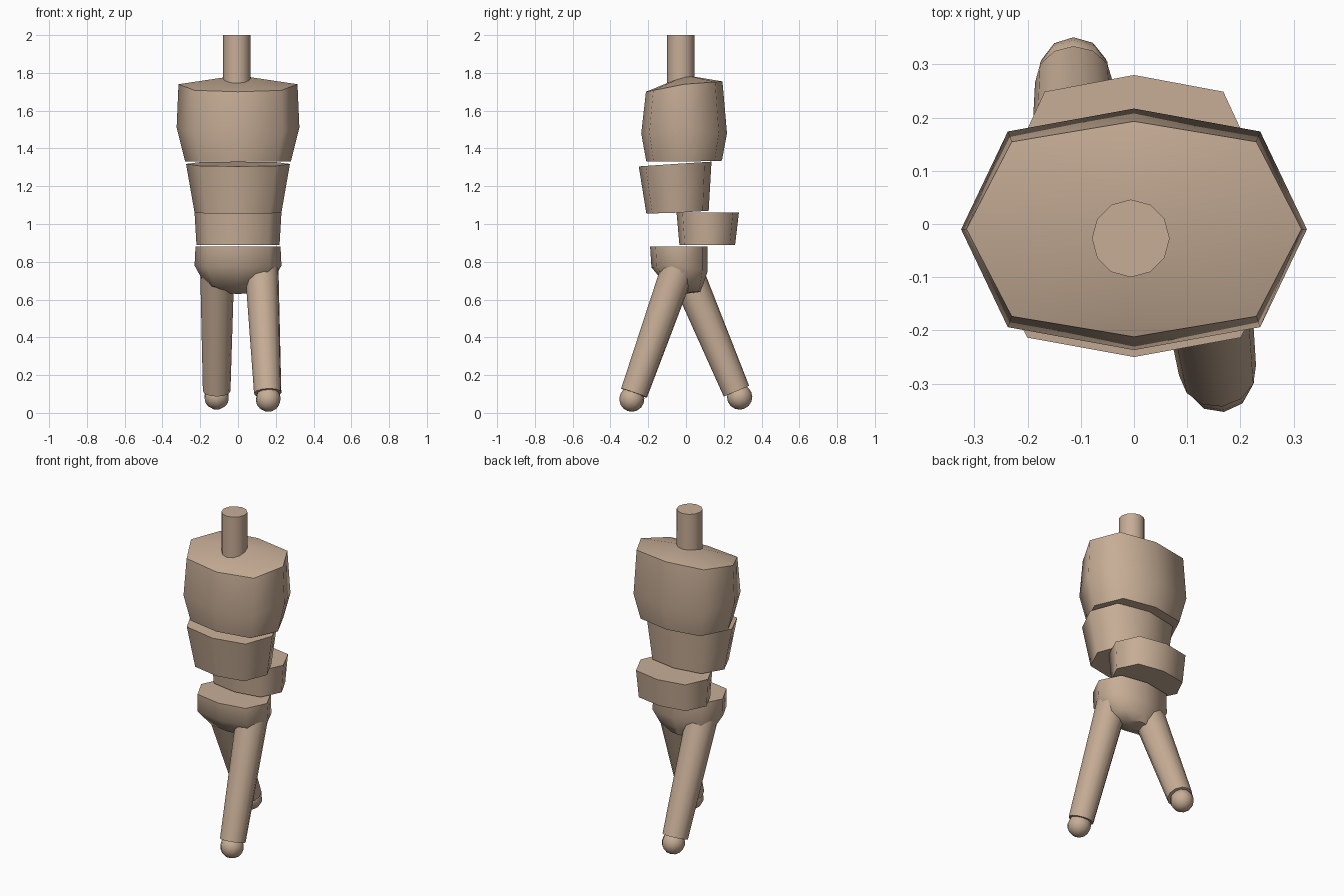
import bpy, bmesh, math
from mathutils import Vector, Matrix

if "Cube" in bpy.data.objects:
    bpy.data.objects.remove(bpy.data.objects["Cube"], do_unlink=True)

# Single wood-like tan for the whole body
TAN = (0.57, 0.42, 0.305, 1)
mat = bpy.data.materials.new("tan")
mat.use_nodes = True
mat.diffuse_color = TAN
mat.node_tree.nodes["Principled BSDF"].inputs["Base Color"].default_value = TAN


def finish(name, bm, angle=55):
    bmesh.ops.recalc_face_normals(bm, faces=bm.faces[:])
    mesh = bpy.data.meshes.new(name)
    bm.to_mesh(mesh)
    bm.free()
    mesh.materials.append(mat)
    for p in mesh.polygons:
        p.use_smooth = True
    mesh.set_sharp_from_angle(angle=math.radians(angle))
    ob = bpy.data.objects.new(name, mesh)
    bpy.context.collection.objects.link(ob)
    return ob


# Flattened eight-sided outline, as fractions of half width and half depth
OUTLINE = [(0, -1), (.73, -.81), (1, 0), (.73, .81),
           (0, 1), (-.73, .81), (-1, 0), (-.73, -.81)]


def body_part(name, rings, apex=None):
    """Loft rings of (half width, front y, back y, front z, side z, back z)."""
    bm = bmesh.new()
    loops = []
    for w, front, back, zf, zs, zb in rings:
        mid, half = (front + back) / 2, (back - front) / 2
        loops.append([bm.verts.new((w * u, mid + half * v,
                                    zs + abs(v) * ((zb if v > 0 else zf) - zs)))
                      for u, v in OUTLINE])
    for low, high in zip(loops, loops[1:]):
        for i in range(8):
            j = (i + 1) % 8
            bm.faces.new((low[i], low[j], high[j], high[i]))
    bm.faces.new(loops[0][::-1])
    if apex:
        tip = bm.verts.new(apex)
        for i in range(8):
            bm.faces.new((loops[-1][i], loops[-1][(i + 1) % 8], tip))
    else:
        bm.faces.new(loops[-1])
    return finish(name, bm)


def rod(name, start, end, r_start, r_end, sides):
    a, b = Vector(start), Vector(end)
    axis = b - a
    turn = axis.to_track_quat('Z', 'Y').to_matrix().to_4x4()
    bm = bmesh.new()
    bmesh.ops.create_cone(bm, cap_ends=True, segments=sides, radius1=r_start,
                          radius2=r_end, depth=axis.length,
                          matrix=Matrix.Translation((a + b) / 2) @ turn)
    finish(name, bm)
    return turn


def leg(side, hip, ankle, foot):
    turn = rod(side + "_leg", hip, ankle, .09, .073, 12)
    bm = bmesh.new()
    bmesh.ops.create_uvsphere(bm, u_segments=10, v_segments=8, radius=.067,
                              matrix=Matrix.Translation(foot) @ turn)
    finish(side + "_foot", bm)


# Torso slices
body_part("chest", [
    (.28, -.21, .19, 1.33, 1.33, 1.335),
    (.325, -.237, .217, 1.48, 1.51, 1.48),
    (.315, -.212, .193, 1.70, 1.74, 1.755)], apex=(0, 0, 1.787))
body_part("belly", [
    (.23, -.21, .12, 1.055, 1.06, 1.07),
    (.275, -.25, .135, 1.305, 1.318, 1.33)])
body_part("waist", [
    (.22, -.035, .26, .89, .89, .89),
    (.23, -.05, .28, 1.06, 1.06, 1.06)])
body_part("pelvis", [
    (.07, -.01, .075, .63, .64, .64),
    (.17, -.10, .095, .67, .67, .69),
    (.23, -.183, .115, .77, .78, .75),
    (.225, -.19, .115, .88, .88, .88)])

# Neck peg
rod("neck", (-.006, -.027, 1.74), (-.006, -.027, 2), .073, .073, 12)

# Striding legs with rounded feet
leg("left", (.125, -.04, .77), (.157, -.275, .105), (.16, -.287, .073))
leg("right", (-.11, 0, .75), (-.113, .267, .115), (-.113, .284, .084))
